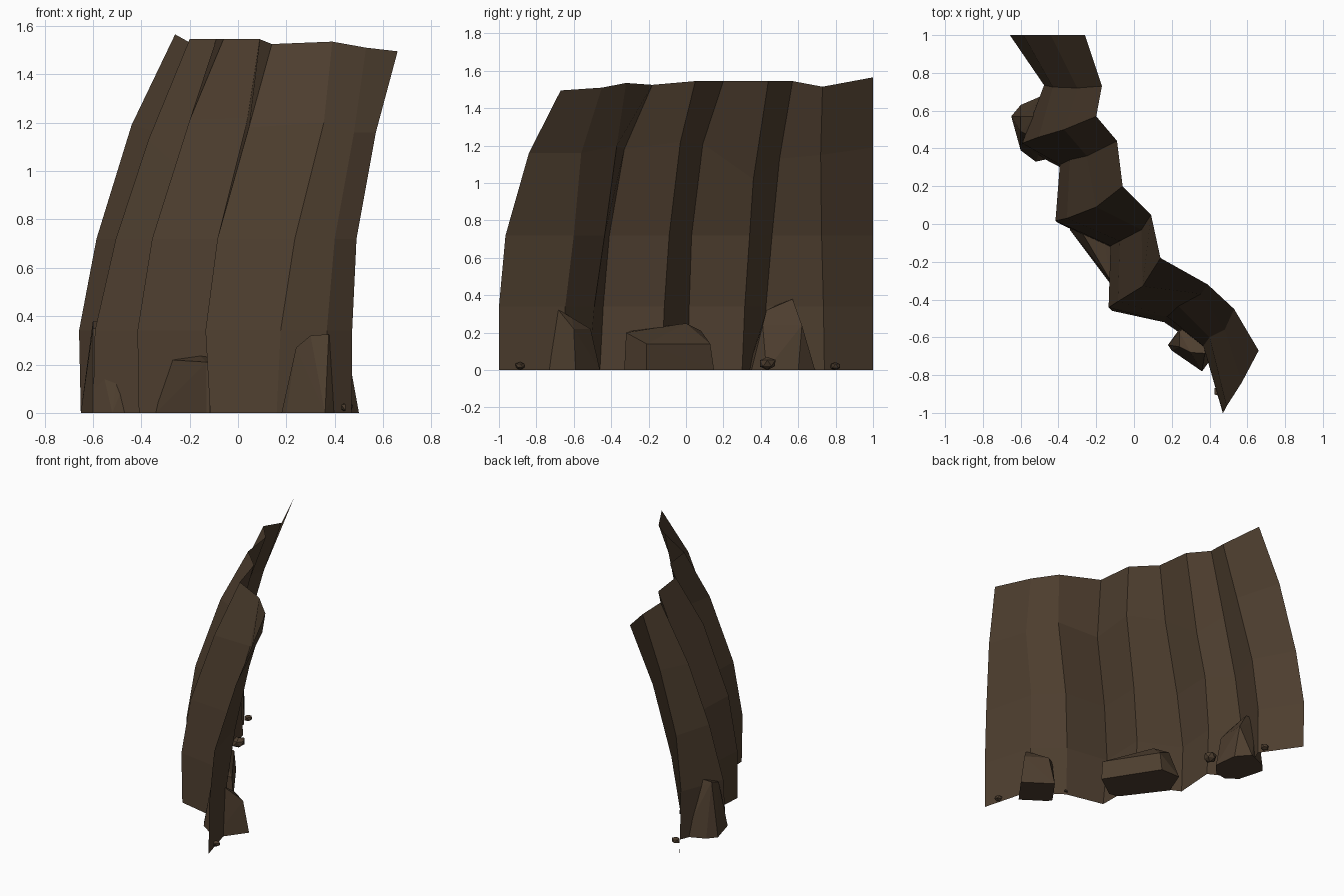
import bpy, bmesh, random
from mathutils import Vector

random.seed(4)

earth = bpy.data.materials.new("brown rock")
earth.diffuse_color = (0.075, 0.048, 0.028, 1)


def finish(name, bm):
    mesh = bpy.data.meshes.new(name)
    bm.to_mesh(mesh)
    bm.free()
    mesh.materials.append(earth)
    ob = bpy.data.objects.new(name, mesh)
    bpy.context.collection.objects.link(ob)
    return ob


# Cliff sheet: each fold is bulge, foot (x, y), low (x, y), bend (x, y, z), rim (x, y, z)
folds = [
    (0.005, (0.47, -1.00), (0.49, -0.965), (0.57, -0.84, 1.16), (0.66, -0.67, 1.495)),
    (0.02, (0.38, -0.67), (0.40, -0.60), (0.48, -0.56, 1.16), (0.53, -0.45, 1.51)),
    (0.01, (0.16, -0.52), (0.235, -0.435), (0.355, -0.37, 1.2), (0.39, -0.32, 1.535)),
    (0.03, (-0.115, -0.46), (-0.085, -0.41), (0.045, -0.33, 1.18), (0.14, -0.18, 1.525)),
    (0.02, (-0.12, -0.13), (-0.075, -0.09), (0.04, -0.03, 1.22), (0.09, 0.05, 1.545)),
    (0.025, (-0.41, 0.01), (-0.355, 0.03), (-0.20, 0.09, 1.21), (-0.06, 0.20, 1.545)),
    (0.02, (-0.39, 0.30), (-0.34, 0.34), (-0.25, 0.36, 1.02), (-0.09, 0.44, 1.545)),
    (0.025, (-0.60, 0.41), (-0.505, 0.46), (-0.37, 0.50, 1.13), (-0.20, 0.57, 1.545)),
    (0.02, (-0.47, 0.74), (-0.43, 0.725), (-0.30, 0.72, 1.15), (-0.17, 0.73, 1.515)),
    (0.03, (-0.65, 1.00), (-0.585, 1.00), (-0.44, 1.00, 1.19), (-0.26, 1.00, 1.565)),
]
bm = bmesh.new()
columns = []
for bulge, foot, low, bend, rim in folds:
    foot, low = Vector((*foot, 0)), Vector((*low, 0.72))
    # slight outward belly just above the ground
    belly = foot.lerp(low, 0.35)
    belly = Vector((belly.x - bulge, belly.y, 0.34))
    if abs(foot.y) == 1:
        belly.y = foot.y
    columns.append([bm.verts.new(p) for p in (foot, belly, low, bend, rim)])
for a, b in zip(columns, columns[1:]):
    for r in range(4):
        bm.faces.new((a[r], b[r], b[r + 1], a[r + 1]))
finish("cliff_wall", bm)


# Boulders at the foot: convex hull of a ground outline and a few top points
def boulder(name, base, top):
    bm = bmesh.new()
    for x, y in base:
        bm.verts.new((x, y, 0))
    for p in top:
        bm.verts.new(p)
    res = bmesh.ops.convex_hull(bm, input=bm.verts[:])
    junk = [g for g in res["geom_interior"] if isinstance(g, bmesh.types.BMVert)]
    if junk:
        bmesh.ops.delete(bm, geom=junk, context='VERTS')
    bmesh.ops.recalc_face_normals(bm, faces=bm.faces[:])
    finish(name, bm)


boulder("boulder_front",
        [(0.18, -0.64), (0.20, -0.67), (0.36, -0.78), (0.50, -0.59), (0.31, -0.46)],
        [(0.24, -0.65, 0.27), (0.30, -0.68, 0.32), (0.375, -0.685, 0.325),
         (0.37, -0.61, 0.28), (0.46, -0.6, 0.22), (0.32, -0.51, 0.22), (0.24, -0.57, 0.24)])
boulder("boulder_middle",
        [(-0.34, -0.03), (-0.13, -0.31), (-0.06, -0.33), (0.11, -0.21), (-0.12, 0.15), (-0.27, 0.15)],
        [(-0.29, -0.02, 0.22), (-0.13, -0.29, 0.21), (-0.06, -0.32, 0.20), (0.10, -0.21, 0.14),
         (-0.12, 0.13, 0.14), (-0.17, 0.00, 0.25), (-0.09, -0.11, 0.215), (-0.24, 0.08, 0.21)])
boulder("boulder_back",
        [(-0.65, 0.57), (-0.60, 0.63), (-0.46, 0.69), (-0.38, 0.60), (-0.36, 0.43),
         (-0.43, 0.35), (-0.52, 0.33), (-0.60, 0.39)],
        [(-0.60, 0.57, 0.38), (-0.60, 0.49, 0.35), (-0.51, 0.57, 0.38), (-0.48, 0.43, 0.32),
         (-0.42, 0.41, 0.24), (-0.41, 0.62, 0.24)])

# Pebbles
for i, (x, y, s) in enumerate([(0.45, -0.885, 0.028), (0.18, -0.50, 0.012),
                               (-0.30, 0.435, 0.045), (-0.48, 0.80, 0.028)]):
    bm = bmesh.new()
    bmesh.ops.create_icosphere(bm, subdivisions=1, radius=s)
    for v in bm.verts:
        v.co *= random.uniform(0.85, 1.2)
        v.co = Vector((v.co.x + x, v.co.y + y, max(0, v.co.z * 0.8 + s * 0.8)))
    finish(f"pebble_{i + 1}", bm)
